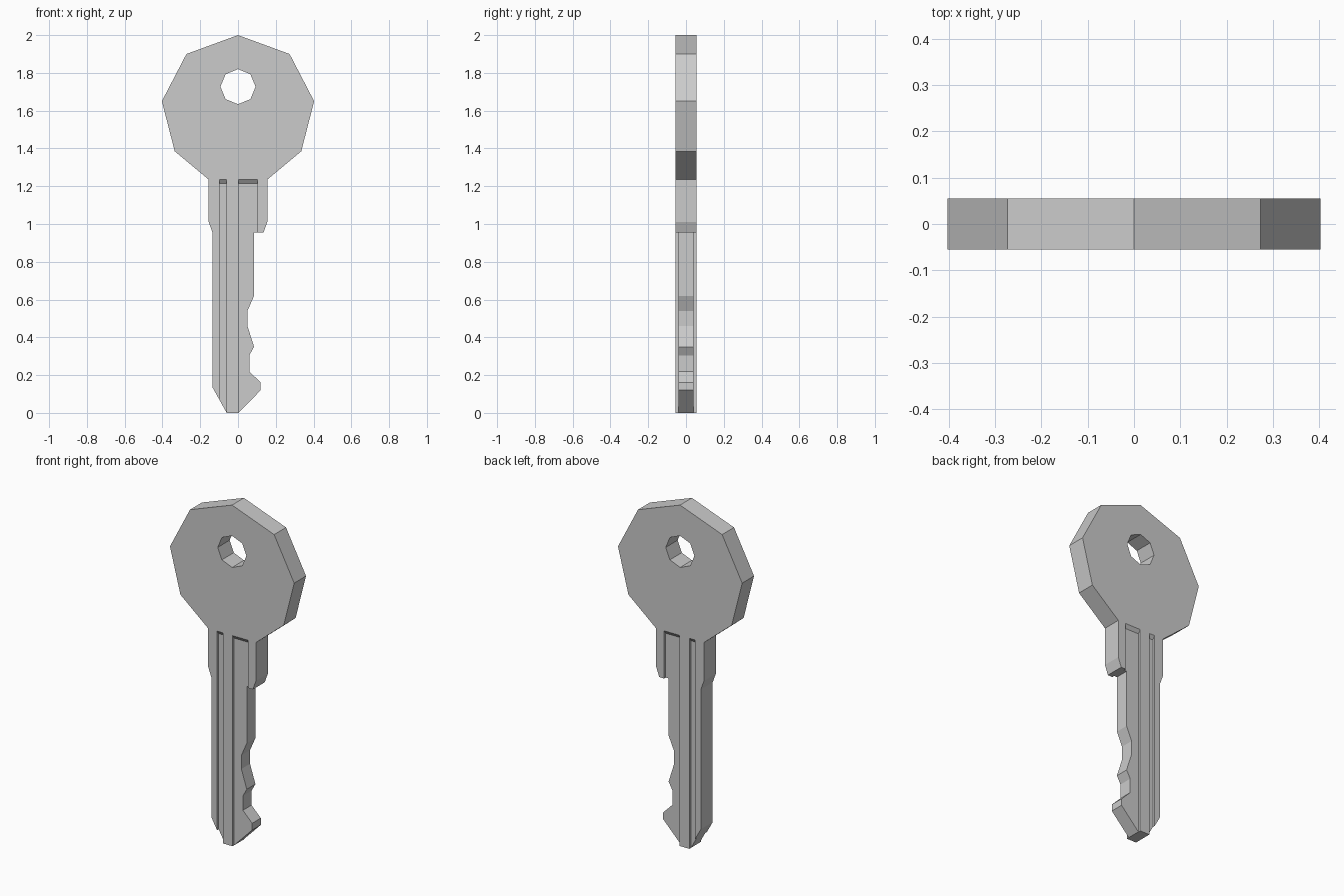
import bpy, bmesh, math

if "Cube" in bpy.data.objects:
    bpy.data.objects.remove(bpy.data.objects["Cube"])

HALF, CORE = 0.055, 0.04   # half thickness of plate and of grooved blade
SLOPE = 0.02 / (HALF - CORE)


def prism(name, pts, y0, y1, pts1=None):
    """Loft an x-z outline from y0 to y1 (optionally to a second outline)."""
    bm = bmesh.new()
    a = [bm.verts.new((x, y0, z)) for x, z in pts]
    b = [bm.verts.new((x, y1, z)) for x, z in (pts1 or pts)]
    bm.faces.new(a)
    bm.faces.new(b[::-1])
    for i in range(len(a)):
        j = (i + 1) % len(a)
        bm.faces.new((a[i], b[i], b[j], a[j]))
    bmesh.ops.recalc_face_normals(bm, faces=bm.faces)
    me = bpy.data.meshes.new(name)
    bm.to_mesh(me)
    bm.free()
    ob = bpy.data.objects.new(name, me)
    bpy.context.collection.objects.link(ob)
    return ob


def cut(target, cutter):
    cutter.hide_render = True
    mod = target.modifiers.new("cut", 'BOOLEAN')
    mod.operation = 'DIFFERENCE'
    mod.solver = 'EXACT'
    mod.object = cutter
    bpy.context.view_layer.objects.active = target
    bpy.ops.object.modifier_apply(modifier=mod.name)
    bpy.data.objects.remove(cutter)


# Key plate: symmetric bow and shoulders, then plain back edge, tip and bitting
bow = [(0.155, 1.01), (0.155, 1.235), (0.335, 1.385), (0.403, 1.65), (0.273, 1.9)]
outline = bow + [(0, 2.0)] + [(-x, z) for x, z in reversed(bow)]
outline += [(-0.135, 0.955), (-0.135, 0.135), (-0.06, 0), (0.003, 0)]
outline += [(0.12, 0.12), (0.12, 0.16), (0.06, 0.22), (0.06, 0.305), (0.085, 0.35),
            (0.05, 0.46), (0.05, 0.54), (0.085, 0.62), (0.085, 0.955), (0.135, 0.955)]
key = prism("key", outline, -HALF, HALF)

# Octagonal ring hole
hole = [(0.093 * math.sin(k * math.pi / 4), 1.727 + 0.093 * math.cos(k * math.pi / 4))
        for k in range(8)]
cut(key, prism("hole_cutter", hole, -0.2, 0.2))

# Blade grooves on both faces, each ending in a ramp under the bow
TOP, OUT = 1.215, 0.08
narrow = [(-0.097, -0.1), (-0.06, -0.1), (-0.06, TOP), (-0.097, TOP)]
wide = [(0.003, -0.1), (0.2, -0.1), (0.2, 0.8), (0.104, 0.8), (0.104, TOP), (0.003, TOP)]
for side in (-1, 1):
    for pts in (narrow, wide):
        outer = [(x, z + (OUT - CORE) * SLOPE if z == TOP else z) for x, z in pts]
        cut(key, prism("groove_cutter", pts, side * CORE, side * OUT, outer))
